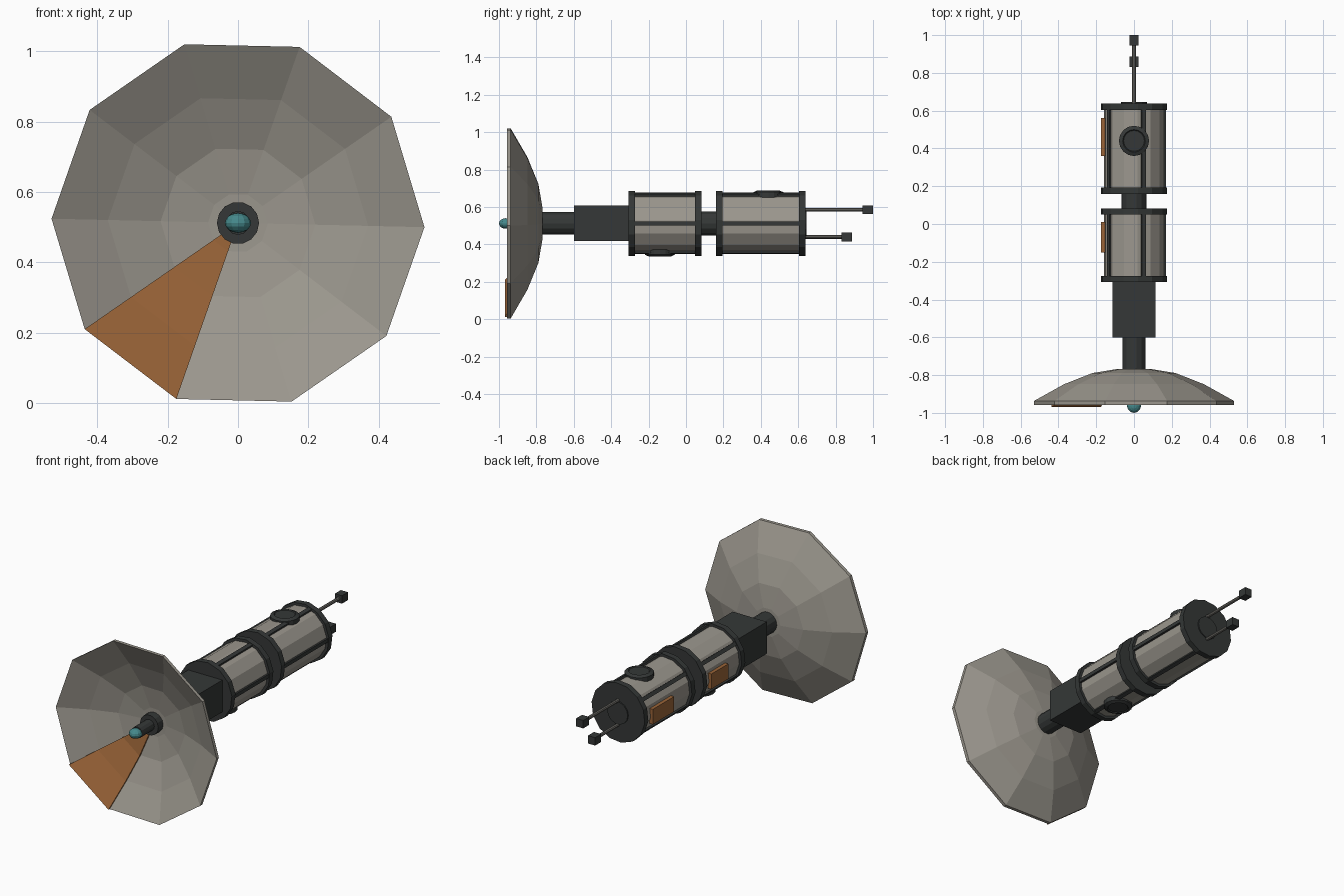
import bpy, bmesh, math
from mathutils import Matrix

if "Cube" in bpy.data.objects:
    bpy.data.objects.remove(bpy.data.objects["Cube"])

ZC = 0.512  # height of the long axis


def material(name, rgb):
    m = bpy.data.materials.new(name)
    m.diffuse_color = (*rgb, 1)
    m.use_nodes = True
    m.node_tree.nodes["Principled BSDF"].inputs["Base Color"].default_value = m.diffuse_color
    return m


GREY = material("warm_grey", (0.33, 0.31, 0.27))
DARK = material("dark_metal", (0.035, 0.039, 0.038))
ORANGE = material("orange_panel", (0.33, 0.13, 0.04))
TEAL = material("teal_lens", (0.06, 0.25, 0.26))
ROD = material("rod_metal", (0.16, 0.155, 0.14))


def finish(bm, name, mat):
    bmesh.ops.remove_doubles(bm, verts=bm.verts, dist=1e-5)
    bmesh.ops.recalc_face_normals(bm, faces=bm.faces)
    me = bpy.data.meshes.new(name)
    bm.to_mesh(me)
    bm.free()
    me.materials.append(mat)
    ob = bpy.data.objects.new(name, me)
    bpy.context.collection.objects.link(ob)
    return ob


def lathe(name, profile, sides, mat, start=0.0, steps=None, z=ZC):
    """Spin (radius, y) points round the y axis; steps < sides gives a wedge."""
    bm = bmesh.new()
    steps = steps or sides
    full = steps == sides
    rows = []
    for i in range(steps if full else steps + 1):
        a = math.radians(start) + 2 * math.pi * i / sides
        rows.append([bm.verts.new((r * math.cos(a), y, z + r * math.sin(a)))
                     for r, y in profile])
    n = len(profile)
    for i in range(steps):
        p, q = rows[i], rows[(i + 1) % len(rows)]
        for j in range(n - 1 if full else n):
            k = (j + 1) % n
            if profile[j][0] or profile[k][0]:
                bm.faces.new((p[j], p[k], q[k], q[j]))
    if not full:
        bm.faces.new(rows[0])
        bm.faces.new(rows[-1])
    return finish(bm, name, mat)


def tube(name, r, y0, y1, sides, mat, start=0.0, z=ZC):
    return lathe(name, [(0, y0), (r, y0), (r, y1), (0, y1)], sides, mat, start, z=z)


def box(name, centre, size, mat, spin=0.0):
    """Box whose centre is relative to the axis, turned round it by spin."""
    bm = bmesh.new()
    bmesh.ops.create_cube(bm, size=1)
    bm.transform(Matrix.Translation((0, 0, ZC)) @ Matrix.Rotation(-spin, 4, 'Y')
                 @ Matrix.Translation(centre) @ Matrix.Diagonal((*size, 1)))
    return finish(bm, name, mat)


# Ten-sided dish, open to the front, with one orange wedge
INNER = [(0.53, -0.957), (0.37, -0.872), (0.22, -0.812), (0.085, -0.79), (0, -0.787)]
BACK = [(0, -0.765), (0.085, -0.767), (0.22, -0.789), (0.37, -0.848), (0.53, -0.937)]
lathe("dish", BACK + INNER, 10, GREY, start=-1.3)
wedge = [(r, y - 0.011) for r, y in INNER] + [(r, y + 0.002) for r, y in INNER[::-1]]
lathe("dish_wedge", wedge, 10, ORANGE, start=214.7, steps=1)

# Feed horn with teal tip
tube("feed_collar", 0.06, -0.835, -0.77, 14, DARK)
tube("feed_stem", 0.034, -0.95, -0.82, 12, DARK)
bm = bmesh.new()
bmesh.ops.create_uvsphere(bm, u_segments=12, v_segments=8, radius=1)
bm.transform(Matrix.Translation((0, -0.963, ZC)) @ Matrix.Diagonal((0.037, 0.037, 0.028, 1)))
finish(bm, "feed_tip", TEAL)

# Neck and square block behind the dish
tube("neck", 0.062, -0.775, -0.59, 14, DARK)
box("neck_block", (0, -0.445, 0.002), (0.225, 0.31, 0.19), DARK)

# Two hull modules, each with end rings, five ribs and a side panel
for tag, y0, y1, p0, p1 in (("front", -0.308, 0.083, -0.15, 0.01),
                            ("rear", 0.16, 0.638, 0.36, 0.56)):
    tube(tag + "_hull", 0.16, y0 + 0.01, y1 - 0.01, 14, GREY, start=6)
    tube(tag + "_ring_a", 0.176, y0, y0 + 0.034, 14, DARK, start=6)
    tube(tag + "_ring_b", 0.176, y1 - 0.034, y1, 14, DARK, start=6)
    for i in range(5):
        box(f"{tag}_rib_{i}", (0.159, (y0 + y1) / 2, 0), (0.02, y1 - y0 - 0.02, 0.022),
            DARK, spin=math.radians(72 * i))
    box(tag + "_side_panel", (-0.163, (p0 + p1) / 2, -0.01), (0.022, p1 - p0, 0.09), ORANGE)

# Coupling between modules and tail cap
tube("coupling", 0.065, 0.07, 0.17, 14, DARK)
tube("tail_cap", 0.068, 0.63, 0.645, 14, DARK)


# Round hatches on the top and underside
def hatch(name, y, side):
    prof = [(0, -0.14), (0.08, -0.14), (0.08, -0.167), (0.06, -0.176), (0.055, -0.171), (0, -0.171)]
    ob = lathe(name, prof, 16, DARK, z=0)
    ob.data.transform(Matrix.Translation((0, y, ZC))
                      @ Matrix.Rotation(math.radians(-90 * side), 4, 'X'))


hatch("top_hatch", 0.44, 1)
hatch("bottom_hatch", -0.14, -1)

# Tail antennas
for tag, dz, end in (("upper", 0.073, 1.0), ("lower", -0.072, 0.888)):
    tube(tag + "_antenna_rod", 0.01, 0.63, end - 0.04, 8, ROD, z=ZC + dz)
    box(tag + "_antenna_tip", (0, end - 0.028, dz), (0.047, 0.056, 0.047), DARK)
